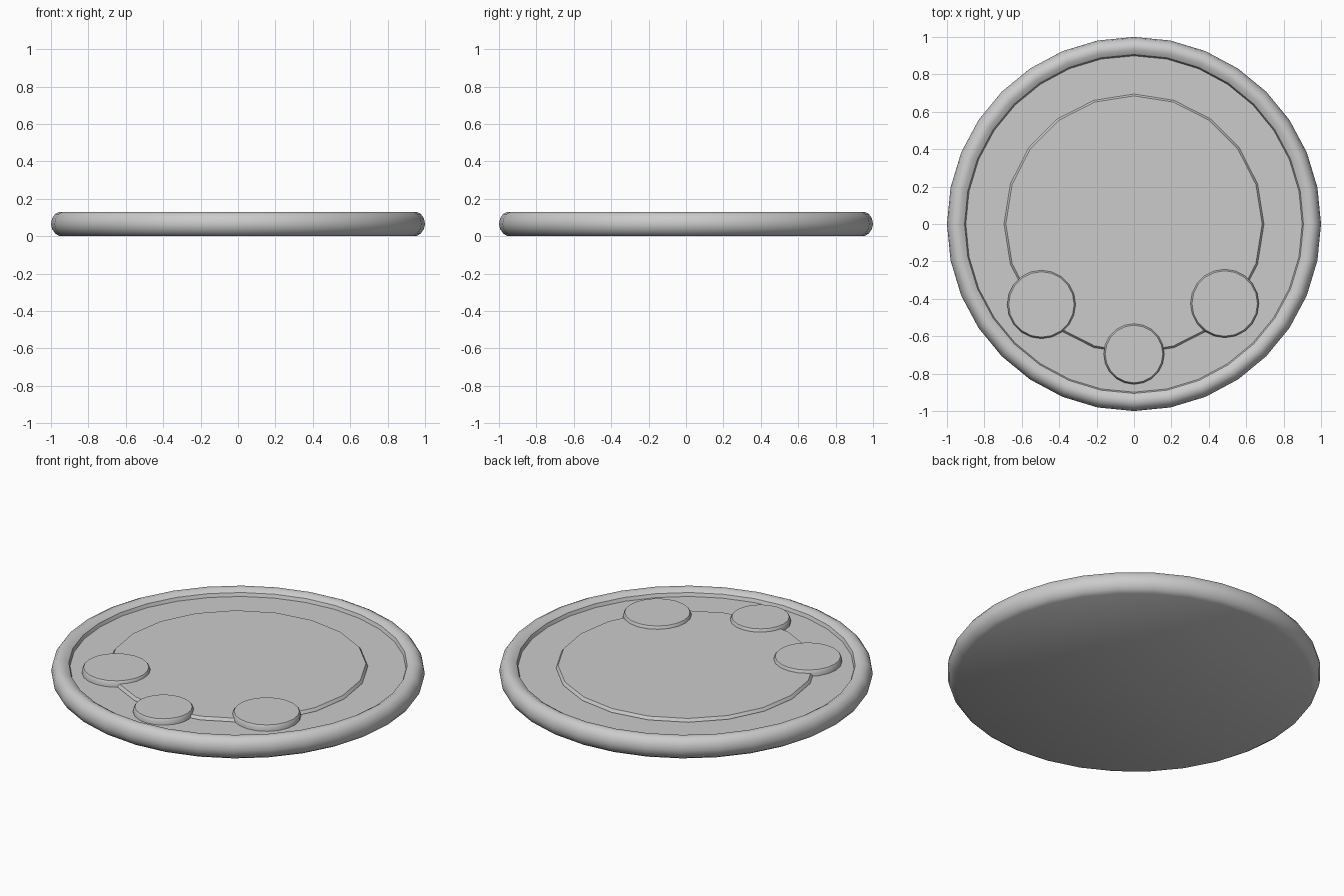
import bpy, math

if "Cube" in bpy.data.objects:
    bpy.data.objects.remove(bpy.data.objects["Cube"])


def lathe(name, profile, sides, x=0.0, y=0.0, start=math.pi / 2, sharp=30):
    """Spin an (r, z) profile into a capped solid."""
    verts, faces = [], []
    for r, z in profile:
        for i in range(sides):
            a = start + 2 * math.pi * i / sides
            verts.append((r * math.cos(a), r * math.sin(a), z))
    for k in range(len(profile) - 1):
        for i in range(sides):
            j = (i + 1) % sides
            faces.append((k * sides + i, k * sides + j,
                          (k + 1) * sides + j, (k + 1) * sides + i))
    faces.append(tuple(reversed(range(sides))))
    top = (len(profile) - 1) * sides
    faces.append(tuple(range(top, top + sides)))
    mesh = bpy.data.meshes.new(name)
    mesh.from_pydata(verts, [], faces)
    obj = bpy.data.objects.new(name, mesh)
    bpy.context.collection.objects.link(obj)
    obj.location = (x, y, 0)
    bpy.ops.object.select_all(action='DESELECT')
    obj.select_set(True)
    bpy.context.view_layer.objects.active = obj
    bpy.ops.object.shade_smooth_by_angle(angle=math.radians(sharp))
    return obj


# Round tray: flat base, bulging rim, shallow recessed floor
lathe("tray", [(0.955, 0.0), (0.978, 0.015), (0.994, 0.038), (1.0, 0.065),
               (0.994, 0.095), (0.978, 0.118), (0.955, 0.13), (0.93, 0.127),
               (0.906, 0.112), (0.899, 0.092)], 32, sharp=35)

# Low-poly raised panel in the middle
lathe("centre_panel", [(0.695, 0.085), (0.695, 0.095), (0.685, 0.11)], 20)

# Three raised buttons along the front
for name, x, y, r in (("left_button", -0.495, -0.43, 0.183),
                      ("right_button", 0.485, -0.425, 0.183),
                      ("front_button", 0.0, -0.695, 0.162)):
    lathe(name, [(r, 0.085), (r, 0.112), (r - 0.008, 0.126)], 20, x, y)
